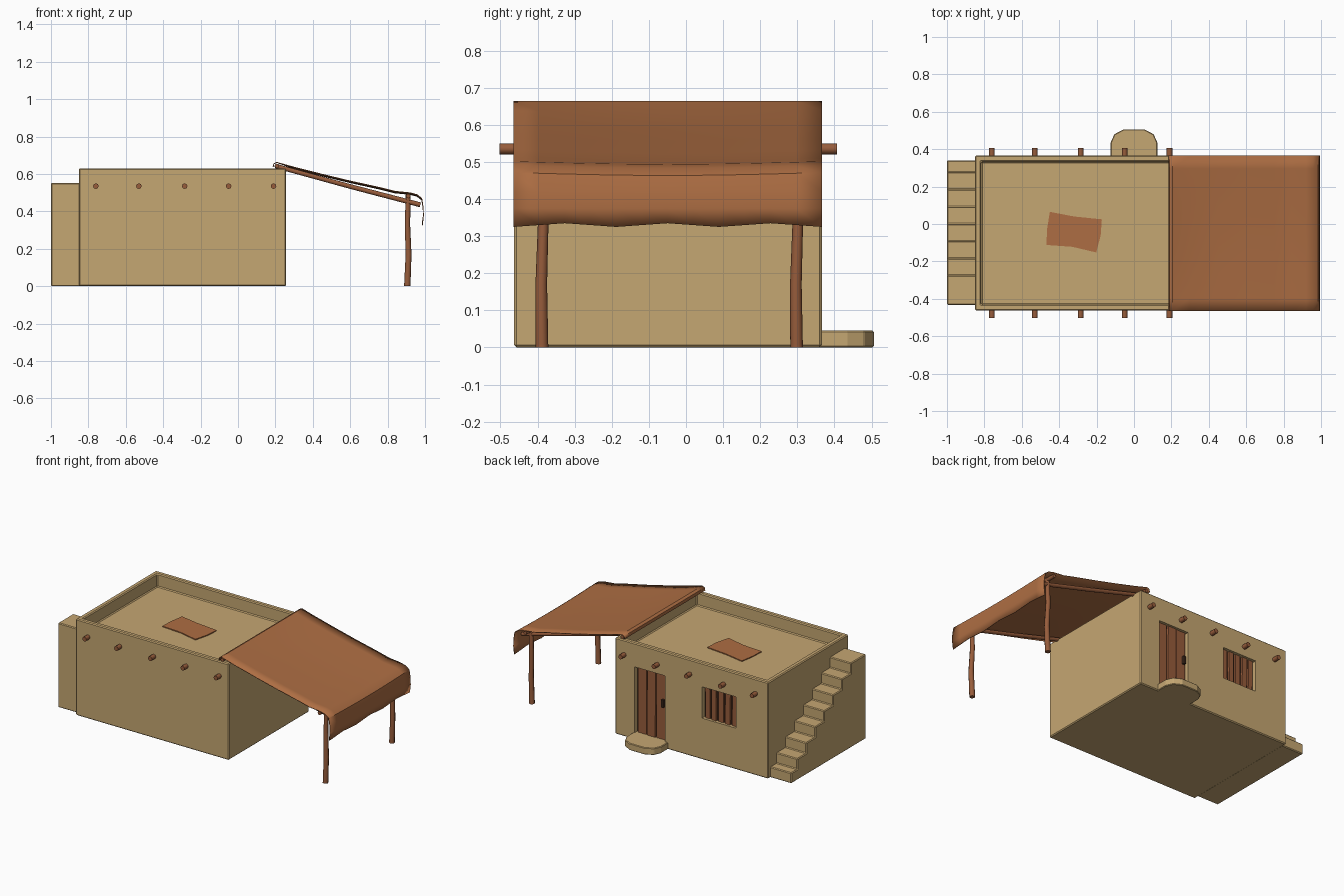
import bpy, bmesh, math, random
from mathutils import Vector

if "Cube" in bpy.data.objects:
    bpy.data.objects.remove(bpy.data.objects["Cube"])
random.seed(4)

def material(name, rgb):
    m = bpy.data.materials.new(name)
    m.diffuse_color = (*rgb, 1)
    m.use_nodes = True
    m.node_tree.nodes["Principled BSDF"].inputs["Base Color"].default_value = m.diffuse_color
    return m

CLAY = material("sand clay", (0.56, 0.385, 0.168))
CLOTH = material("rust cloth", (0.42, 0.155, 0.056))
WOOD = material("brown wood", (0.31, 0.108, 0.044))
DARK = material("dark gap", (0.05, 0.022, 0.012))

def finish(name, bm, mat, smooth=None):
    bmesh.ops.recalc_face_normals(bm, faces=bm.faces)
    me = bpy.data.meshes.new(name)
    bm.to_mesh(me)
    bm.free()
    me.materials.append(mat)
    ob = bpy.data.objects.new(name, me)
    bpy.context.collection.objects.link(ob)
    bpy.ops.object.select_all(action='DESELECT')
    ob.select_set(True)
    bpy.context.view_layer.objects.active = ob
    if smooth:
        bpy.ops.object.shade_smooth_by_angle(angle=math.radians(smooth))
    return ob

def prism(name, pts, offset, mat):
    """Extrude a flat outline of 3D points along an offset."""
    bm = bmesh.new()
    f = bm.faces.new([bm.verts.new(p) for p in pts])
    r = bmesh.ops.extrude_face_region(bm, geom=[f])
    vs = [g for g in r['geom'] if isinstance(g, bmesh.types.BMVert)]
    bmesh.ops.translate(bm, verts=vs, vec=offset)
    return finish(name, bm, mat)

def box(name, x0, x1, y0, y1, z0, z1, mat):
    return prism(name, [(x0, y0, z0), (x1, y0, z0), (x1, y1, z0), (x0, y1, z0)],
                 (0, 0, z1 - z0), mat)

def bevel(ob, w):
    m = ob.modifiers.new("soft edge", 'BEVEL')
    m.width, m.segments, m.limit_method = w, 1, 'ANGLE'
    bpy.ops.object.modifier_apply(modifier=m.name)

def pole(name, points, r0, r1, sides=8):
    """Tapered round pole through a few points."""
    pts = [Vector(p) for p in points]
    q = (pts[-1] - pts[0]).to_track_quat('Z', 'Y')
    bm = bmesh.new()
    rings = []
    for i, p in enumerate(pts):
        r = r0 + (r1 - r0) * i / (len(pts) - 1)
        rings.append([bm.verts.new(p + q @ Vector((r * math.cos(a), r * math.sin(a), 0)))
                      for a in (2 * math.pi * k / sides for k in range(sides))])
    for a, b in zip(rings, rings[1:]):
        for k in range(sides):
            j = (k + 1) % sides
            bm.faces.new((a[k], a[j], b[j], b[k]))
    bm.faces.new(rings[0])
    bm.faces.new(rings[-1])
    return finish(name, bm, WOOD, 50)

# house body: block with a sunken roof inside a parapet
X0, X1, Y0, Y1, H, ROOF = -0.85, 0.257, -0.463, 0.366, 0.63, 0.545
bm = bmesh.new()
bmesh.ops.create_cube(bm, size=1)
for v in bm.verts:
    v.co = (X1 if v.co.x > 0 else X0, Y1 if v.co.y > 0 else Y0, H if v.co.z > 0 else 0)
top = max(bm.faces, key=lambda f: f.calc_center_median().z)
bmesh.ops.inset_region(bm, faces=[top], thickness=0.047)
r = bmesh.ops.extrude_face_region(bm, geom=[top])
bmesh.ops.translate(bm, vec=(0, 0, ROOF - H),
                    verts=[g for g in r['geom'] if isinstance(g, bmesh.types.BMVert)])
if top.is_valid:
    bmesh.ops.delete(bm, geom=[top], context='FACES_ONLY')
house = finish("house_body", bm, CLAY)
bevel(house, 0.006)

# door and window recesses
DOOR = (-0.105, 0.115, 0.045, 0.475)
WINDOW = (-0.619, -0.373, 0.27, 0.475)
DEPTH = 0.032
for x0, x1, z0, z1 in (DOOR, WINDOW):
    cut = box("cutter", x0, x1, Y1 - DEPTH, Y1 + 0.1, z0, z1, CLAY)
    cut.hide_render = True
    m = house.modifiers.new("opening", 'BOOLEAN')
    m.operation, m.object, m.solver = 'DIFFERENCE', cut, 'EXACT'
    bpy.context.view_layer.objects.active = house
    bpy.ops.object.modifier_apply(modifier=m.name)
    bpy.data.objects.remove(cut)

# planks over a dark backing in each opening
def planks(name, opening, splits, gap):
    x0, x1, z0, z1 = opening
    yb = Y1 - DEPTH
    box(name + "_backing", x0, x1, yb, yb + 0.003, z0, z1, DARK)
    for i, (a, b) in enumerate(zip(splits, splits[1:])):
        l, r = x0 + (x1 - x0) * a + gap / 2, x0 + (x1 - x0) * b - gap / 2
        t = random.uniform(-0.004, 0.004)
        prism(f"{name}_plank_{i}", [(l, yb, z0), (r, yb, z0), (r + t, yb, z1), (l + t, yb, z1)],
              (0, 0.014 + 0.003 * (i % 2), 0), WOOD)

planks("door", DOOR, (0.03, 0.36, 0.66, 0.97), 0.007)
planks("window", WINDOW, (0.02, 0.2, 0.4, 0.6, 0.79, 0.98), 0.014)
box("door_handle", -0.09, -0.074, Y1 - 0.02, Y1 - 0.002, 0.26, 0.31, DARK)

# rounded doorstep
half = [(0.125, Y1 - 0.01), (0.125, 0.435), (0.105, 0.48), (0.055, 0.506)]
step = half + [(-x, y) for x, y in reversed(half)]
bevel(prism("doorstep", [(x, y, 0) for x, y in step], (0, 0, 0.045), CLAY), 0.004)

# outside stairs, rising toward the front
edges = [0.34, 0.277, 0.185, 0.092, 0.0, -0.092, -0.184, -0.276, -0.432]
rise = 0.552 / 8
outline = [(edges[-1], 0), (edges[0], 0)]
for i in range(8):
    outline += [(edges[i], rise * (i + 1)), (edges[i + 1], rise * (i + 1))]
bevel(prism("stairs", [(-1.0, y, z) for y, z in outline], (0.16, 0, 0), CLAY), 0.005)

# roof beam ends, front and back
for i, x in enumerate((-0.76, -0.53, -0.285, -0.05, 0.19)):
    pole(f"beam_end_back_{i}", [(x, Y1 - 0.03, 0.535), (x, 0.407, 0.535)], 0.015, 0.015)
    pole(f"beam_end_front_{i}", [(x, Y0 + 0.03, 0.535), (x, -0.502, 0.535)], 0.015, 0.015)

# cloth patch on the roof
patch = [(-0.45, 0.065), (-0.32, 0.04), (-0.172, 0.025), (-0.178, -0.06), (-0.202, -0.152),
         (-0.33, -0.122), (-0.468, -0.112), (-0.465, -0.03)]
prism("roof_patch", [(x, y, ROOF) for x, y in patch], (0, 0, 0.006), CLOTH)

# awning frame: posts, sloped rafters and cross bars
for side, y in (("front", -0.388), ("back", 0.298)):
    pole(f"awning_post_{side}", [(0.905, y, 0), (0.912, y - 0.002, 0.17),
                                 (0.906, y + 0.003, 0.33), (0.91, y, 0.49)], 0.017, 0.013)
    pole(f"awning_rafter_{side}", [(0.21, y, 0.64), (0.6, y, 0.533), (0.975, y, 0.435)],
         0.012, 0.013)
for name, x, z in (("house", 0.208, 0.643), ("outer", 0.91, 0.482)):
    pole(f"awning_bar_{name}", [(x, -0.46, z), (x, -0.05, z - 0.004), (x, 0.362, z)], 0.012, 0.012)

# awning cloth: swept profile with sag and a wavy hanging flap
profile = [(0.188, 0.638), (0.192, 0.655), (0.207, 0.662), (0.3, 0.636), (0.45, 0.598),
           (0.6, 0.562), (0.75, 0.529), (0.84, 0.507), (0.92, 0.499), (0.957, 0.489), (0.982, 0.47),
           (0.99, 0.42), (0.991, 0.375), (0.985, 0.33)]
cols = 13
bm = bmesh.new()
grid = []
for i, (x, z) in enumerate(profile):
    row = []
    for k in range(cols):
        u = k / (cols - 1)
        sag = 0.008 * math.sin(math.pi * u) if 3 <= i <= 10 else 0
        wave = -0.005 * math.cos(6 * math.pi * u) if i == len(profile) - 1 else 0
        row.append(bm.verts.new((x, Y0 - 0.002 + (Y1 - Y0 + 0.002) * u, z - sag + wave)))
    grid.append(row)
for a, b in zip(grid, grid[1:]):
    for k in range(cols - 1):
        bm.faces.new((a[k], b[k], b[k + 1], a[k + 1]))
cloth = finish("awning_cloth", bm, CLOTH, 35)
m = cloth.modifiers.new("thickness", 'SOLIDIFY')
m.thickness, m.offset = 0.005, 0
